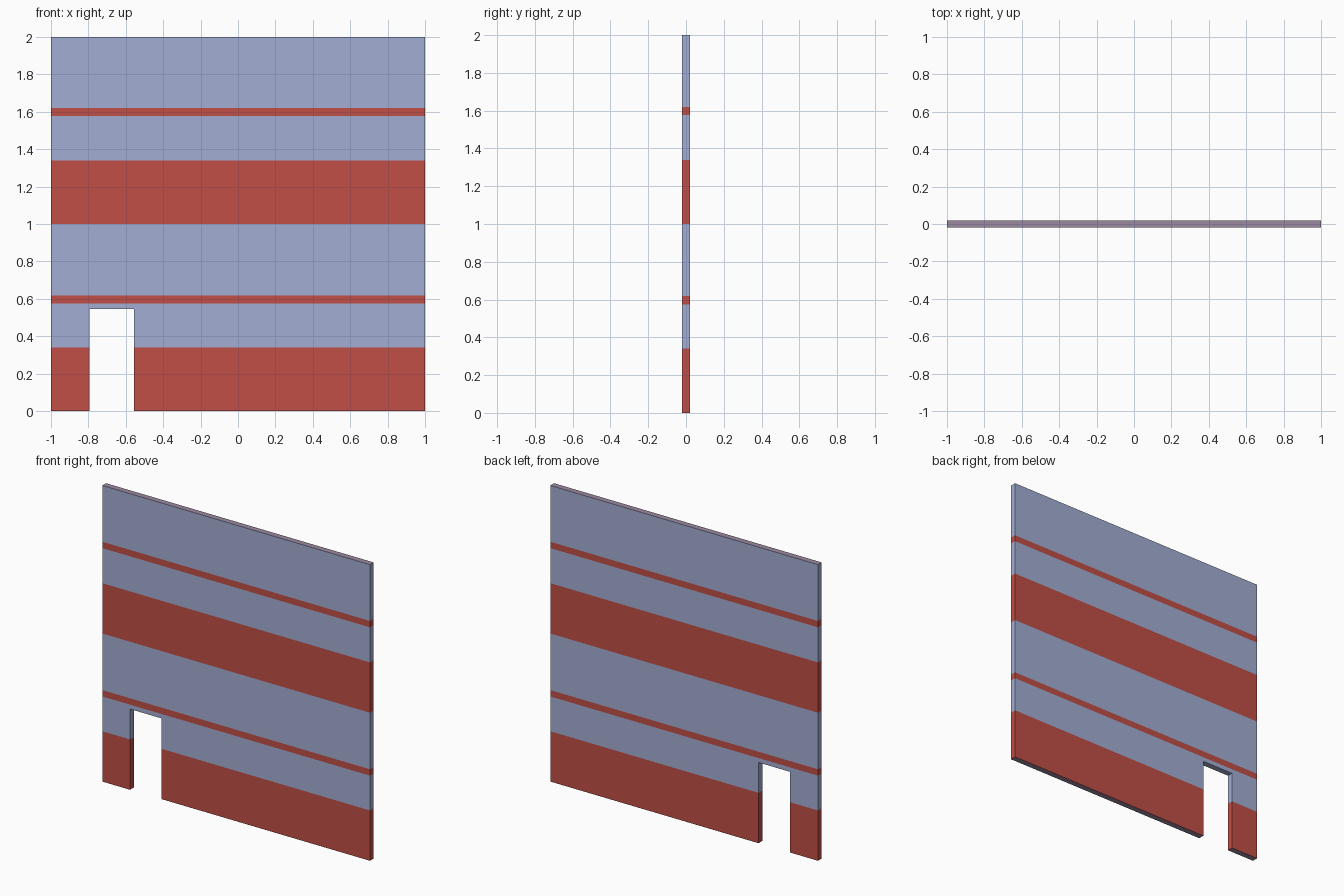
import bpy, bmesh

if "Cube" in bpy.data.objects:
    bpy.data.objects.remove(bpy.data.objects["Cube"])

HALF_T = 0.02                      # half the panel thickness
XS = [-1.0, -0.793, -0.556, 1.0]   # panel ends and doorway sides
DOOR_TOP = 0.545
ZS = [0, 0.34, DOOR_TOP, 0.575, 0.618, 1.0, 1.34, 1.577, 1.62, 2.0]
RED_BANDS = [(0, 0.34), (0.575, 0.618), (1.0, 1.34), (1.577, 1.62)]


def material(name, rgb):
    def lin(c):
        return c / 12.92 if c <= 0.04045 else ((c + 0.055) / 1.055) ** 2.4
    m = bpy.data.materials.new(name)
    m.diffuse_color = (*[lin(c / 255) for c in rgb], 1)
    m.use_nodes = True
    m.node_tree.nodes["Principled BSDF"].inputs["Base Color"].default_value = m.diffuse_color
    return m


mats = [material("pale_blue_plaster", (162, 174, 212)),
        material("brick_red_paint", (192, 78, 70)),
        material("mauve_edge", (156, 137, 160))]

# Wall front as a grid of cells, leaving the doorway open
bm = bmesh.new()
for i in range(len(XS) - 1):
    for z0, z1 in zip(ZS, ZS[1:]):
        if i == 1 and z1 <= DOOR_TOP:
            continue
        x0, x1 = XS[i], XS[i + 1]
        bm.faces.new([bm.verts.new((x, -HALF_T, z)) for x, z in
                      ((x0, z0), (x1, z0), (x1, z1), (x0, z1))])
bmesh.ops.remove_doubles(bm, verts=bm.verts[:], dist=1e-4)

# Thickness
ext = bmesh.ops.extrude_face_region(bm, geom=bm.faces[:], use_keep_orig=True)
moved = [g for g in ext["geom"] if isinstance(g, bmesh.types.BMVert)]
bmesh.ops.translate(bm, verts=moved, vec=(0, 2 * HALF_T, 0))
bmesh.ops.recalc_face_normals(bm, faces=bm.faces[:])

# Colours: stripes by height, mauve on the top and bottom edges
for f in bm.faces:
    z = f.calc_center_median().z
    if z < 0.001 or z > 1.999:
        f.material_index = 2
    elif any(a < z < b for a, b in RED_BANDS):
        f.material_index = 1

me = bpy.data.meshes.new("striped_wall")
bm.to_mesh(me)
bm.free()
for m in mats:
    me.materials.append(m)
wall = bpy.data.objects.new("striped_wall", me)
bpy.context.collection.objects.link(wall)
